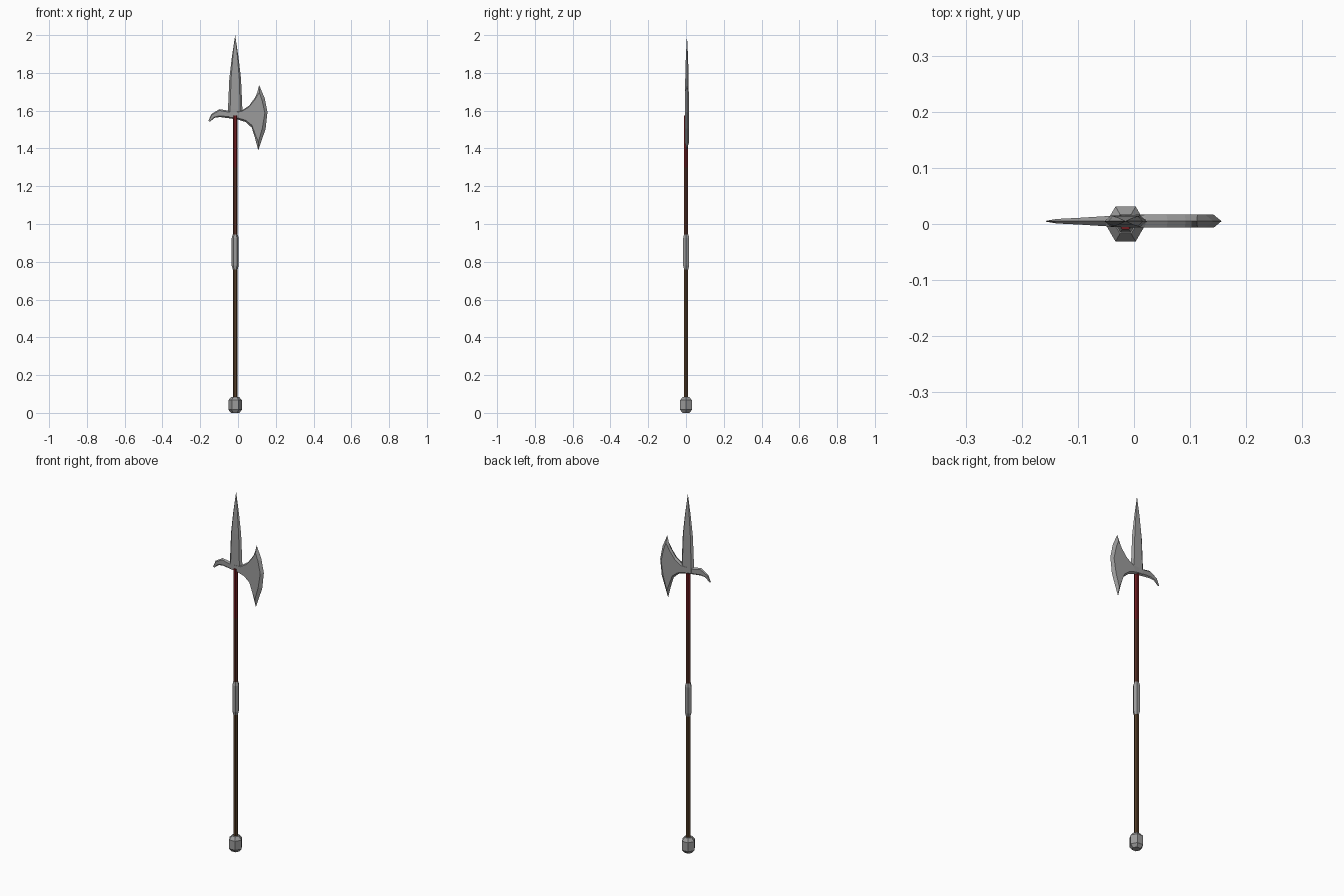
import bpy, bmesh, math

if "Cube" in bpy.data.objects:
    bpy.data.objects.remove(bpy.data.objects["Cube"])

CX = -0.015   # pole axis in x
BY = 0.005    # centre plane of the blades in y


def material(name, rgb):
    m = bpy.data.materials.new(name)
    m.diffuse_color = (*rgb, 1)
    m.use_nodes = True
    m.node_tree.nodes["Principled BSDF"].inputs["Base Color"].default_value = m.diffuse_color
    return m


steel = material("steel grey", (0.33, 0.33, 0.33))
wood = material("dark brown wood", (0.085, 0.045, 0.02))
maroon = material("reddish brown wood", (0.09, 0.028, 0.018))
red = material("dark red", (0.16, 0.012, 0.015))


def loft(name, rings, mats, rule=None):
    """Skin a list of equally long rings, cap the ends, merge collapsed points."""
    bm = bmesh.new()
    rows = [[bm.verts.new(p) for p in ring] for ring in rings]
    n = len(rows[0])
    for a, b in zip(rows, rows[1:]):
        for i in range(n):
            j = (i + 1) % n
            bm.faces.new((a[i], a[j], b[j], b[i]))
    bm.faces.new(rows[0])
    bm.faces.new(rows[-1])
    bmesh.ops.remove_doubles(bm, verts=bm.verts, dist=1e-5)
    bmesh.ops.dissolve_degenerate(bm, edges=bm.edges, dist=1e-5)
    bmesh.ops.recalc_face_normals(bm, faces=bm.faces)
    if rule:
        for f in bm.faces:
            f.material_index = rule(f.calc_center_median().z)
    me = bpy.data.meshes.new(name)
    bm.to_mesh(me)
    bm.free()
    for m in mats:
        me.materials.append(m)
    ob = bpy.data.objects.new(name, me)
    bpy.context.collection.objects.link(ob)
    return ob


def hex_rod(name, profile, mats, rule=None, y=0.001):
    """Six-sided turned part from (radius, z) pairs."""
    rings = [[(CX + r * math.cos(k * math.pi / 3), y + r * math.sin(k * math.pi / 3), z)
              for k in range(6)] for r, z in profile]
    return loft(name, rings, mats, rule)


# Pole, grip sleeve and pommel
hex_rod("pole", [(0.0125, 0.05), (0.0125, 0.85), (0.0125, 1.3), (0.0125, 1.575)],
        [wood, maroon, red], lambda z: 2 if z > 1.3 else 1 if z > 0.86 else 0)
hex_rod("grip_sleeve", [(0.013, 0.76), (0.0185, 0.78), (0.0185, 0.925), (0.013, 0.945)], [steel])
hex_rod("pommel", [(0.022, 0.0), (0.036, 0.017), (0.036, 0.067), (0.02, 0.085)], [steel], y=0)


# Spear point: flat blade with bevelled edges, (z, half width, half thickness)
def spear_ring(z, w, t):
    f = 0.7 * w
    return [(CX + x, BY + y, z) for x, y in
            ((-w, 0), (-f, -t), (f, -t), (w, 0), (f, t), (-f, t))]


loft("spear_point", [spear_ring(*s) for s in (
    (1.565, 0.038, 0.010), (1.61, 0.038, 0.010), (1.77, 0.031, 0.009),
    (1.88, 0.018, 0.006), (2.0, 0.0, 0.0))], [steel])

# Axe blade and hook: stations from hook tip to cutting edge,
# (upper edge x,z), (lower edge x,z), bevel inset, half thickness
stations = [
    ((-0.157, 1.546), (-0.150, 1.541), 0.001, 0.001),
    ((-0.141, 1.582), (-0.122, 1.563), 0.005, 0.004),
    ((-0.098, 1.608), (-0.095, 1.566), 0.007, 0.006),
    ((-0.050, 1.600), (-0.050, 1.560), 0.008, 0.009),
    ((0.022, 1.602), (0.000, 1.553), 0.008, 0.0115),
    ((0.060, 1.628), (0.040, 1.540), 0.009, 0.0115),
    ((0.092, 1.672), (0.073, 1.510), 0.012, 0.0115),
    ((0.103, 1.700), (0.090, 1.455), 0.020, 0.0115),
]


def head_ring(ut, ui, li, lo, t):
    pts = ((ut, 0), (ui, -t), (li, -t), (lo, 0), (li, t), (ui, t))
    return [(p[0], BY + y, p[1]) for p, y in pts]


rings = []
for u, l, inset, t in stations:
    d = (l[0] - u[0], l[1] - u[1])
    k = inset / math.hypot(*d)
    ui = (u[0] + d[0] * k, u[1] + d[1] * k)
    li = (l[0] - d[0] * k, l[1] - d[1] * k)
    rings.append(head_ring(u, ui, li, l, t))
# Horn tips, curved edge and its middle
rings.append(head_ring((0.112, 1.735), (0.113, 1.695), (0.108, 1.435), (0.107, 1.39), 0.0115))
rings.append(head_ring((0.141, 1.667), (0.127, 1.657), (0.129, 1.508), (0.146, 1.503), 0.0115))
rings.append(head_ring((0.156, 1.592), (0.142, 1.588), (0.142, 1.588), (0.156, 1.592), 0.0115))
loft("axe_blade_and_hook", rings, [steel])
